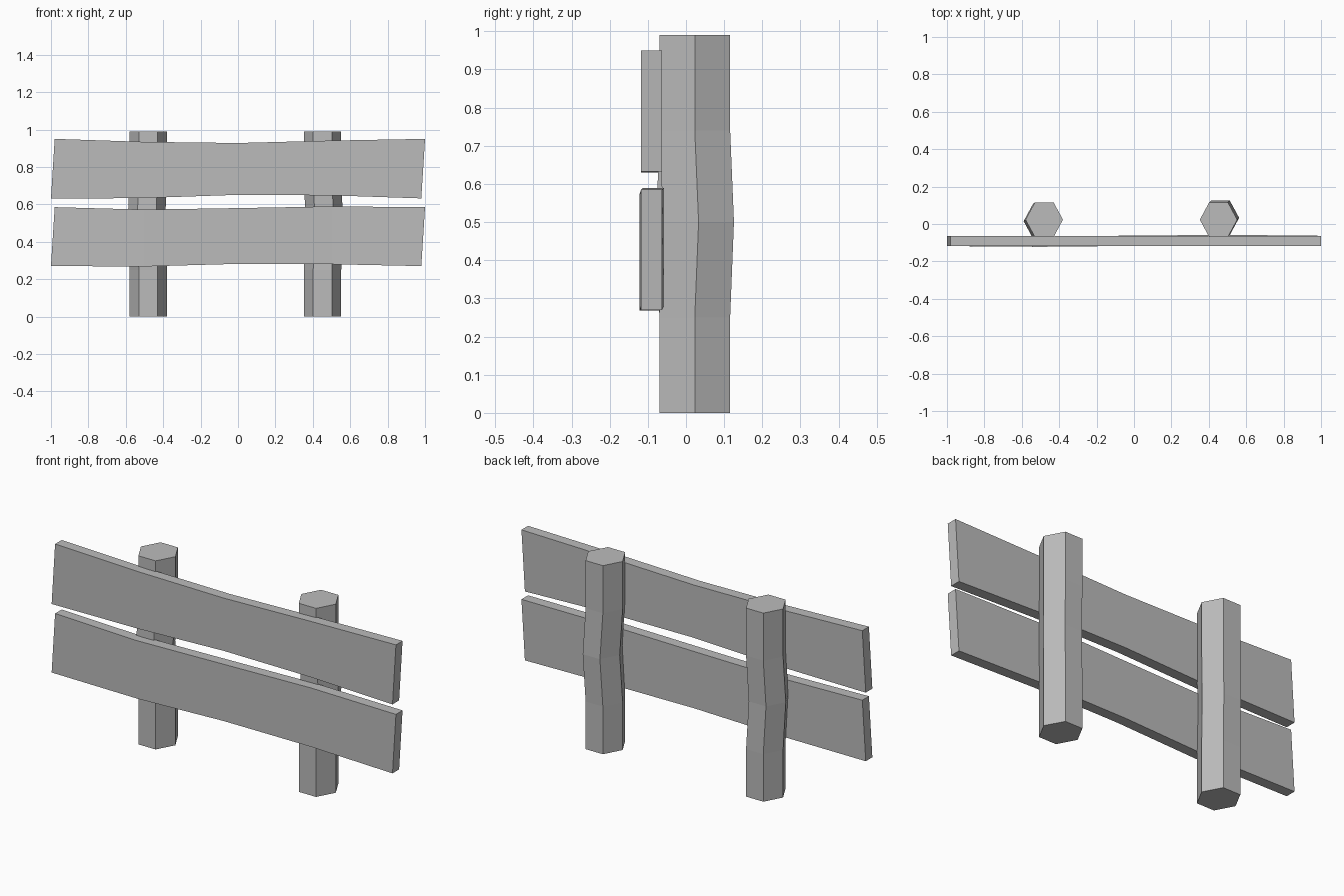
import bpy
import bmesh
from math import cos, sin, radians

cube = bpy.data.objects.get("Cube")
if cube:
    bpy.data.objects.remove(cube, do_unlink=True)

grey = bpy.data.materials.new("weathered grey")
grey.use_nodes = True
grey.diffuse_color = (0.5, 0.5, 0.5, 1)
grey.node_tree.nodes["Principled BSDF"].inputs["Base Color"].default_value = (0.5, 0.5, 0.5, 1)


def loft(name, rings):
    """Skin a closed solid over equal-sized rings of points."""
    bm = bmesh.new()
    loops = [[bm.verts.new(p) for p in ring] for ring in rings]
    n = len(loops[0])
    for a, b in zip(loops, loops[1:]):
        for i in range(n):
            j = (i + 1) % n
            bm.faces.new((a[i], a[j], b[j], b[i]))
    bm.faces.new(loops[0])
    bm.faces.new(loops[-1])
    bmesh.ops.recalc_face_normals(bm, faces=bm.faces)
    mesh = bpy.data.meshes.new(name)
    bm.to_mesh(mesh)
    bm.free()
    mesh.materials.append(grey)
    obj = bpy.data.objects.new(name, mesh)
    bpy.context.collection.objects.link(obj)
    return obj


def post(name, x, y, bend_x, bend_y):
    """Hexagonal post with a slight kink at mid height."""
    rings = []
    for z, bend in ((0, 0), (0.25, 0), (0.5, 1), (0.74, 0), (0.99, 0)):
        rings.append([(x + bend * bend_x + 0.1 * cos(radians(60 * i)),
                       y + bend * bend_y + 0.107 * sin(radians(60 * i)), z)
                      for i in range(6)])
    return loft(name, rings)


def board(name, bottoms, tops, shifts):
    """Wavy plank with slanted ends; one section per station along x."""
    rings = []
    for i, (low, high, dy) in enumerate(zip(bottoms, tops, shifts)):
        x = -1 + i * 0.5
        x_low = min(x, 0.98)
        x_high = max(x, -0.98)
        front, back = -0.118 + dy, -0.063 + dy
        rings.append([(x_low, front, low), (x_low, back, low),
                      (x_high, back, high), (x_high, front, high)])
    return loft(name, rings)


# Posts
post("right_post", -0.48, 0.023, -0.01, -0.008)
post("left_post", 0.452, 0.023, 0.01, 0.01)

# Boards
board("upper_board", (0.63, 0.634, 0.651, 0.648, 0.632),
      (0.95, 0.934, 0.928, 0.941, 0.95), (0, 0, 0, 0, 0))
board("lower_board", (0.27, 0.268, 0.282, 0.28, 0.27),
      (0.585, 0.572, 0.58, 0.589, 0.585), (0, -0.004, 0.001, 0.005, 0))
